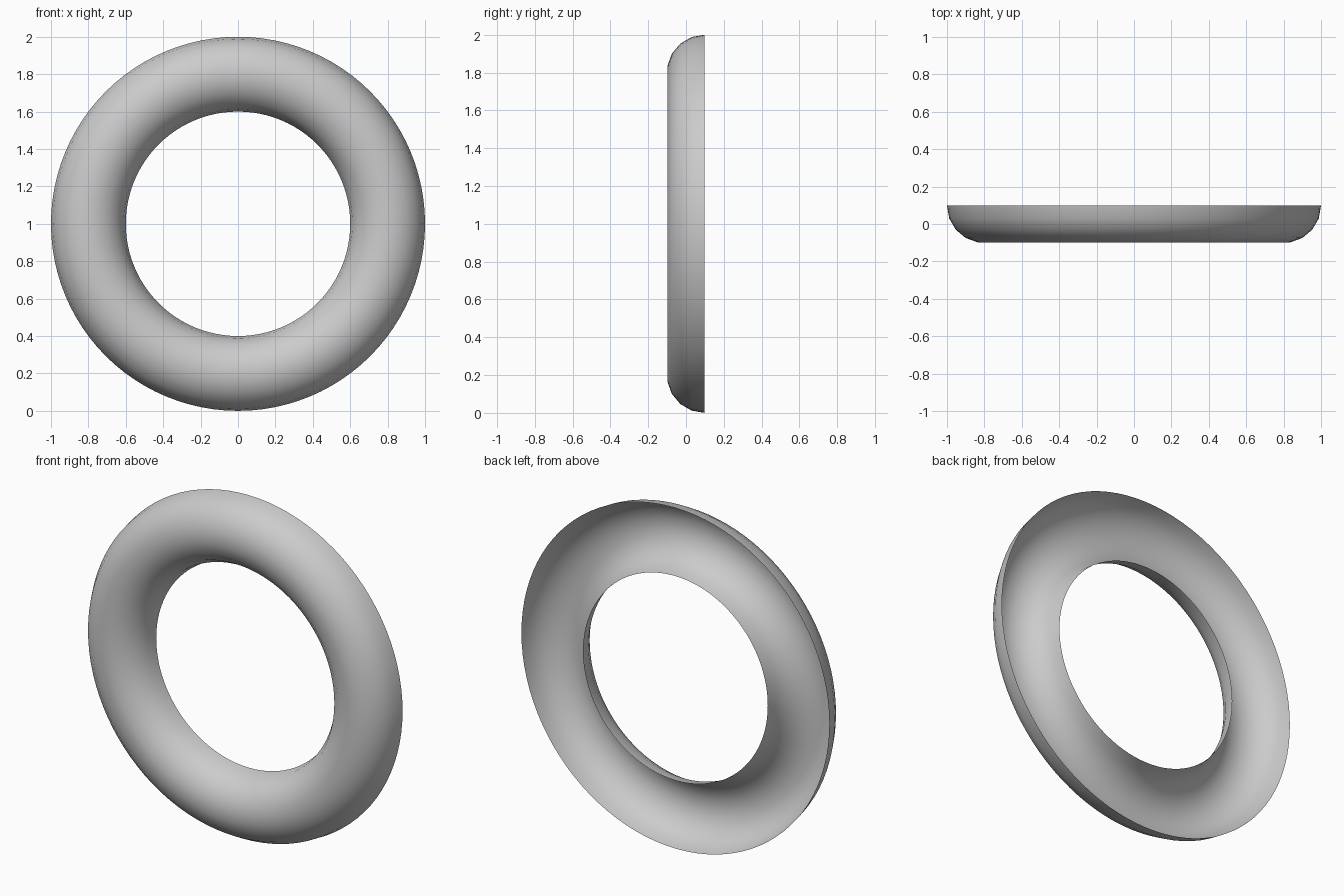
import bpy, bmesh
from math import sin, cos, pi, radians
from mathutils import Matrix, Vector

if "Cube" in bpy.data.objects:
    bpy.data.objects.remove(bpy.data.objects["Cube"])

MAJOR, MINOR = 0.8, 0.2      # ring radius, tube radius
TUBE, AROUND = 9, 96         # facets across the half tube, steps around
depth = MINOR * sin(4 * pi / TUBE)
centre = Vector((0, 0, 1))

# Half-round profile, open at the back, spun about the front-back axis
bm = bmesh.new()
profile = []
for i in range(TUBE + 1):
    a = pi * i / TUBE
    profile.append(bm.verts.new((MAJOR + MINOR * cos(a),
                                 depth / 2 - MINOR * sin(a), 1)))
edges = [bm.edges.new(pair) for pair in zip(profile, profile[1:])]
bmesh.ops.spin(bm, geom=profile + edges, cent=centre, axis=(0, 1, 0),
               angle=2 * pi, steps=AROUND, use_merge=True)
bmesh.ops.remove_doubles(bm, verts=bm.verts, dist=1e-5)

# Make the convex front side the outside
bm.normal_update()
front = min(bm.faces, key=lambda f: f.calc_center_median().y)
if front.normal.y > 0:
    bmesh.ops.reverse_faces(bm, faces=bm.faces)

mesh = bpy.data.meshes.new("half_ring")
bm.to_mesh(mesh)
bm.free()
mesh.shade_smooth()
ring = bpy.data.objects.new("half_ring", mesh)
bpy.context.collection.objects.link(ring)
